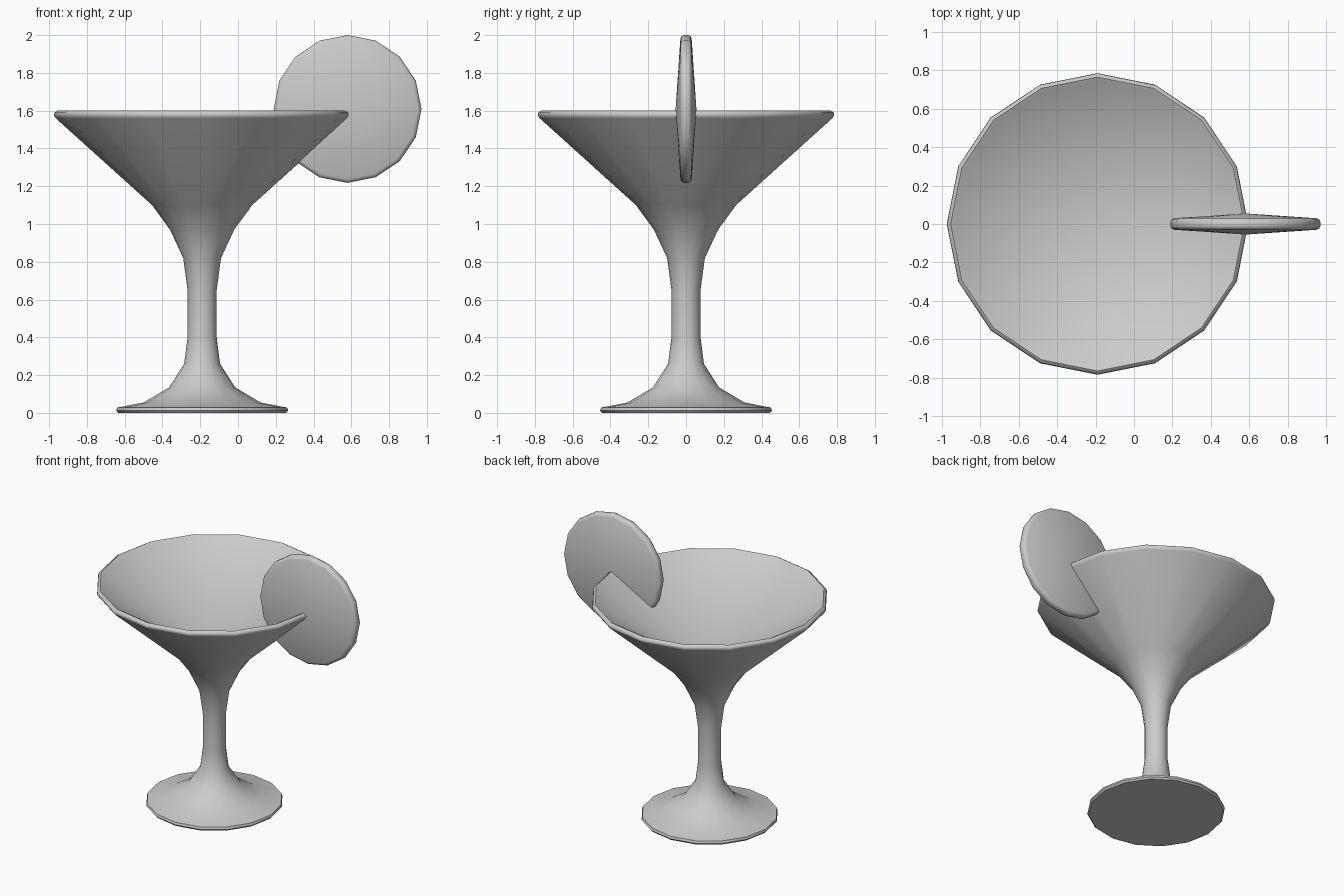
import bpy, bmesh, math
from mathutils import Matrix, Vector

if "Cube" in bpy.data.objects:
    bpy.data.objects.remove(bpy.data.objects["Cube"])


def lathe(name, profile, location, tilt=0.0, sides=16):
    """Spin a closed (radius, height) profile around its axis."""
    bm = bmesh.new()
    rings = []
    for r, z in profile:
        if r == 0:
            rings.append([bm.verts.new((0, 0, z))] * sides)
        else:
            rings.append([bm.verts.new((r * math.cos(2 * math.pi * i / sides),
                                        r * math.sin(2 * math.pi * i / sides), z))
                          for i in range(sides)])
    for a, b in zip(rings, rings[1:]):
        for i in range(sides):
            j = (i + 1) % sides
            bm.faces.new(list(dict.fromkeys((a[i], a[j], b[j], b[i]))))
    bmesh.ops.recalc_face_normals(bm, faces=bm.faces[:])
    bm.transform(Matrix.Translation(Vector(location)) @ Matrix.Rotation(tilt, 4, 'X'))
    mesh = bpy.data.meshes.new(name)
    bm.to_mesh(mesh)
    bm.free()
    obj = bpy.data.objects.new(name, mesh)
    bpy.context.collection.objects.link(obj)
    bpy.ops.object.select_all(action='DESELECT')
    obj.select_set(True)
    bpy.context.view_layer.objects.active = obj
    bpy.ops.object.shade_smooth_by_angle(angle=math.radians(50))
    return obj


# Glass: foot, stem, flared bowl, rounded rim and shallow conical inside
lathe("cocktail_glass", [
    (0, 0), (0.445, 0), (0.455, 0.012), (0.45, 0.028),
    (0.31, 0.055), (0.175, 0.135), (0.095, 0.26), (0.077, 0.40),
    (0.077, 0.65), (0.10, 0.82), (0.17, 0.97), (0.265, 1.10),
    (0.775, 1.56), (0.785, 1.575), (0.782, 1.59), (0.765, 1.60),
    (0.745, 1.59), (0, 1.13)], (-0.19, 0, 0))

# Citrus slice: upright disc, thicker in the middle, hooked on the rim
lathe("citrus_slice", [
    (0, -0.055), (0.37, -0.03), (0.385, -0.023), (0.391, -0.012),
    (0.391, 0.012), (0.385, 0.023), (0.37, 0.03), (0, 0.055)],
    (0.58, 0, 1.609), tilt=math.pi / 2)
